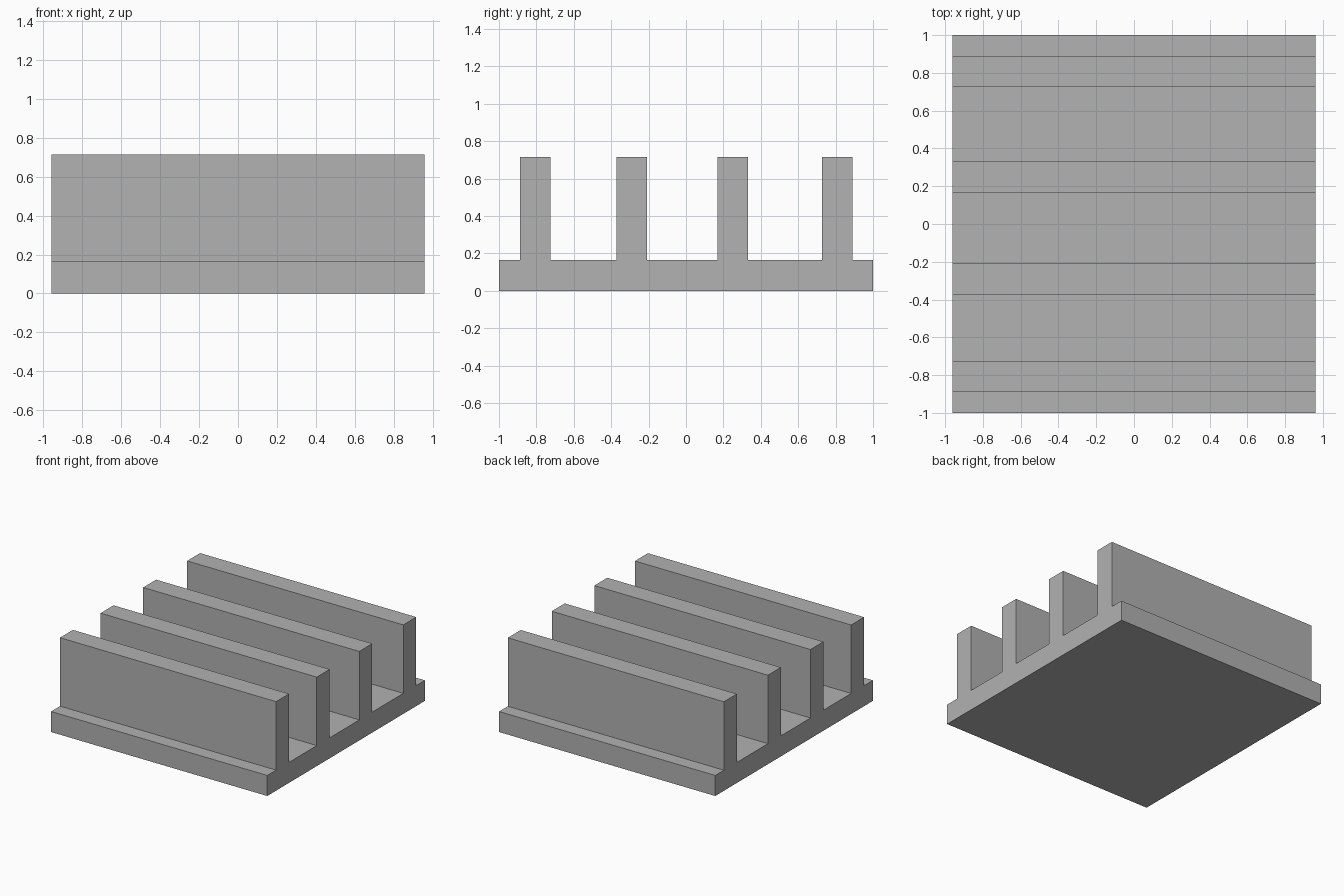
import bpy
import bmesh

cube = bpy.data.objects.get("Cube")
if cube:
    bpy.data.objects.remove(cube, do_unlink=True)

HALF_WIDTH = 0.96
HALF_DEPTH = 1.0
BASE_TOP = 0.165
FIN_TOP = 0.715
FIN_THICKNESS = 0.164
FIN_CENTRES = (-0.806, -0.29, 0.25, 0.808)

# Plain grey material
grey = bpy.data.materials.new("plain_grey")
grey.use_nodes = True
colour = (0.445, 0.445, 0.445, 1)
grey.diffuse_color = colour
grey.node_tree.nodes["Principled BSDF"].inputs["Base Color"].default_value = colour

# Side profile: flat base with upright fins
profile = [(-HALF_DEPTH, 0), (-HALF_DEPTH, BASE_TOP)]
for centre in FIN_CENTRES:
    front, back = centre - FIN_THICKNESS / 2, centre + FIN_THICKNESS / 2
    profile += [(front, BASE_TOP), (front, FIN_TOP), (back, FIN_TOP), (back, BASE_TOP)]
profile += [(HALF_DEPTH, BASE_TOP), (HALF_DEPTH, 0)]

# Extrude the profile across the width
bm = bmesh.new()
side = bm.faces.new([bm.verts.new((-HALF_WIDTH, y, z)) for y, z in profile])
extruded = bmesh.ops.extrude_face_region(bm, geom=[side], use_keep_orig=True)
moved = [v for v in extruded["geom"] if isinstance(v, bmesh.types.BMVert)]
bmesh.ops.translate(bm, verts=moved, vec=(2 * HALF_WIDTH, 0, 0))
bmesh.ops.recalc_face_normals(bm, faces=bm.faces[:])

mesh = bpy.data.meshes.new("finned_base")
bm.to_mesh(mesh)
bm.free()
mesh.materials.append(grey)
bpy.context.collection.objects.link(bpy.data.objects.new("finned_base", mesh))
